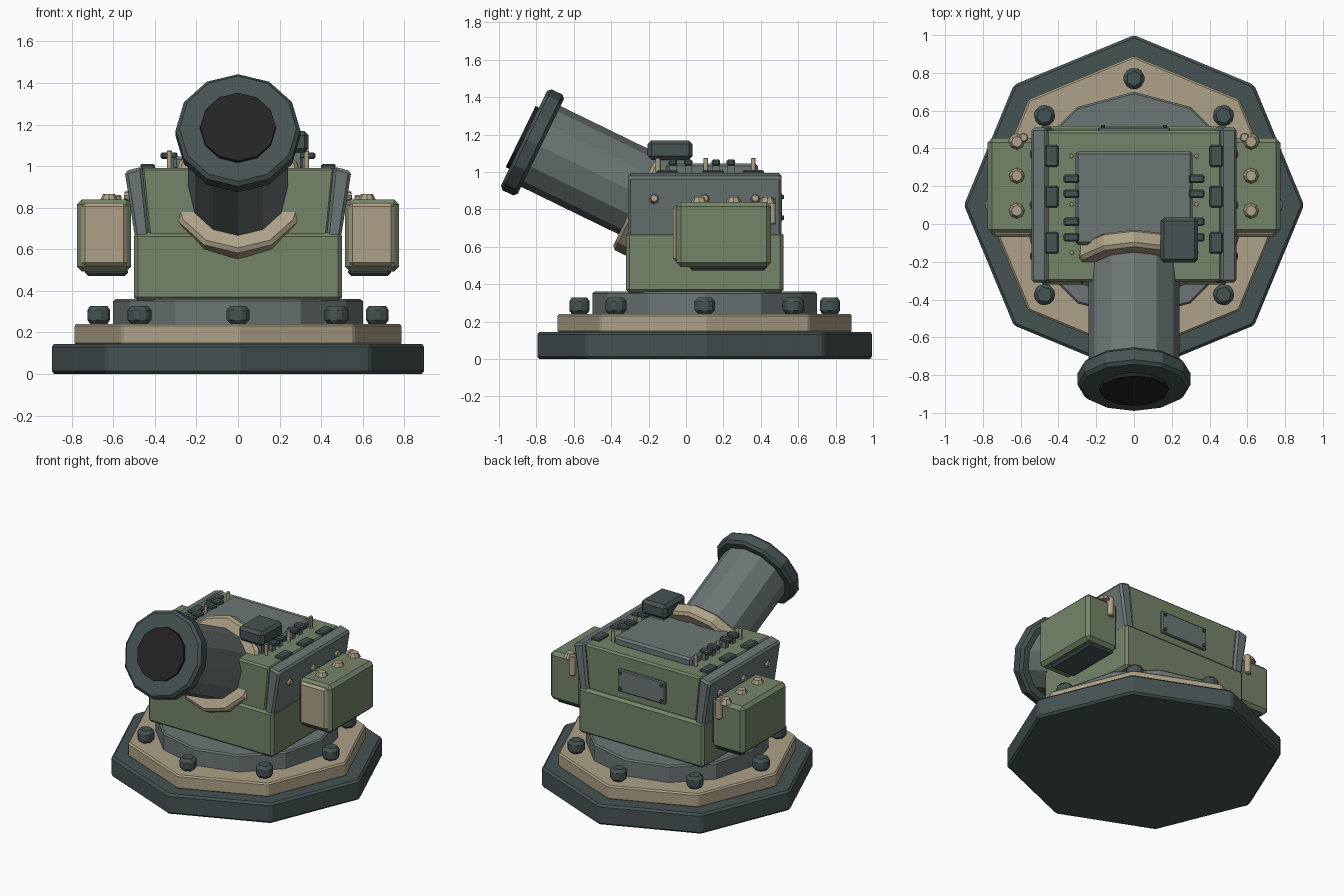
import bpy, bmesh, math
from mathutils import Matrix, Vector

if "Cube" in bpy.data.objects:
    bpy.data.objects.remove(bpy.data.objects["Cube"])


def mat(name, rgb):
    m = bpy.data.materials.new(name)
    lin = [((c / 255 + 0.055) / 1.055) ** 2.4 for c in rgb]
    m.diffuse_color = (*lin, 1)
    m.use_nodes = True
    m.node_tree.nodes["Principled BSDF"].inputs["Base Color"].default_value = m.diffuse_color
    return m


DARK = mat("dark_slate", (69, 82, 83))
TAN = mat("tan", (173, 161, 135))
GREEN = mat("olive_green", (117, 133, 105))
GREY = mat("steel_grey", (107, 118, 117))
BLACK = mat("bore_black", (35, 35, 35))


def finish(name, bm, material, bevel=0.0):
    bmesh.ops.recalc_face_normals(bm, faces=bm.faces)
    me = bpy.data.meshes.new(name)
    bm.to_mesh(me)
    bm.free()
    me.materials.append(material)
    ob = bpy.data.objects.new(name, me)
    bpy.context.collection.objects.link(ob)
    if bevel:
        mod = ob.modifiers.new("bevel", "BEVEL")
        mod.width = bevel
        mod.segments = 1
        mod.limit_method = "ANGLE"
        mod.angle_limit = math.radians(35)
    return ob


def box(name, x, y, z, material, bevel=0.0):
    """Box from (min, max) ranges."""
    bm = bmesh.new()
    size = [r[1] - r[0] for r in (x, y, z)]
    mid = [(r[1] + r[0]) / 2 for r in (x, y, z)]
    bmesh.ops.create_cube(bm, size=1, matrix=Matrix.Translation(mid) @ Matrix.Diagonal((*size, 1)))
    return finish(name, bm, material, bevel)


def cyl(name, sides, r, depth, matrix, material, bevel=0.0, r2=None):
    """Cylinder centred on the matrix, along its local z."""
    bm = bmesh.new()
    bmesh.ops.create_cone(bm, cap_ends=True, segments=sides, radius1=r,
                          radius2=r if r2 is None else r2, depth=depth, matrix=matrix)
    return finish(name, bm, material, bevel)


def prism(name, profile, y0, y1, material, bevel=0.0):
    """XZ profile extruded along y."""
    bm = bmesh.new()
    face = bm.faces.new([bm.verts.new((x, y0, z)) for x, z in profile])
    ext = bmesh.ops.extrude_face_region(bm, geom=[face])
    bmesh.ops.translate(bm, vec=(0, y1 - y0, 0),
                        verts=[v for v in ext["geom"] if isinstance(v, bmesh.types.BMVert)])
    return finish(name, bm, material, bevel)


def span(s, a, b):
    return tuple(sorted((s * a, s * b)))


T = Matrix.Translation
CY = 0.10  # centre of the turntable

# Stepped base
cyl("base_plate", 8, 0.9, 0.145, T((0, CY, 0.0725)), DARK, 0.014)
cyl("base_rim", 8, 0.79, 0.10, T((0, CY, 0.19)), TAN, 0.01)
cyl("turntable", 12, 0.6, 0.13, T((0, CY, 0.295)), GREY, 0.01)

# Ring of base bolts
for i in range(8):
    m = T((0, CY, 0)) @ Matrix.Rotation(i * math.pi / 4, 4, "Z") @ T((0, 0.67, 0.284))
    cyl("base_bolt", 6, 0.064, 0.088, m, DARK, 0.02)

# Hull
box("lower_hull", (-0.5, 0.5), (-0.32, 0.52), (0.352, 0.68), GREEN, 0.018)
prism("upper_hull", [(-0.43, 0.65), (0.43, 0.65), (0.465, 0.992), (-0.465, 0.992)],
      -0.305, 0.495, GREEN, 0.012)
box("rear_panel", (-0.19, 0.19), (0.48, 0.512), (0.73, 0.89), GREY, 0.006)
for sx in (-1, 1):
    for z in (0.755, 0.865):
        cyl("rear_panel_bolt", 8, 0.011, 0.02,
            T((sx * 0.165, 0.513, z)) @ Matrix.Rotation(math.pi / 2, 4, "X"), DARK)

# Roof hatch
box("roof_hatch", (-0.31, 0.31), (-0.11, 0.385), (0.98, 1.045), GREY, 0.014)

# Barrel assembly along a raised axis
TILT = Matrix.Rotation(math.radians(64), 4, "X")
AXIS = Vector((0, -math.cos(math.radians(26)), math.sin(math.radians(26))))
MUZZLE = Vector((0, -0.866, 1.18))


def on_axis(back):
    """Frame on the barrel axis, a distance behind the muzzle face."""
    return T(MUZZLE - AXIS * back) @ TILT


cyl("barrel", 12, 0.24, 0.86, on_axis(0.50), GREY)
cyl("muzzle_ring", 12, 0.3, 0.10, on_axis(0.05), DARK, 0.018)
cyl("bore", 12, 0.182, 0.03, on_axis(-0.005), BLACK)
cyl("barrel_collar", 12, 0.325, 0.10, on_axis(0.73), TAN, 0.018)

# Sight box
box("sight_box", (0.14, 0.34), (-0.205, 0.035), (1.065, 1.168), DARK, 0.02)
box("sight_mount", (0.18, 0.30), (-0.16, 0.0), (0.98, 1.08), GREY)

for s in (-1, 1):
    # Leaning armour plates with bolts
    prism("side_armour", [(s * 0.42, 0.615), (s * 0.488, 0.61), (s * 0.545, 0.975), (s * 0.46, 0.998)],
          -0.31, 0.51, GREY, 0.014)
    for y in (-0.17, 0.10, 0.37):
        m = T((s * 0.53, y, 0.857)) @ Matrix.Rotation(s * math.radians(82), 4, "Y")
        cyl("armour_bolt", 8, 0.03, 0.035, m, TAN, r2=0.018)

    # Roof clamps over the armour seam
    for y in (0.36, 0.145, -0.10):
        box("roof_clamp", span(s, 0.40, 0.47), (y - 0.057, y + 0.057), (0.975, 1.01), DARK, 0.008)

    # Hatch hinges and studs
    for y in (0.24, 0.16, 0.012, -0.07):
        box("hatch_hinge", span(s, 0.29, 0.372), (y - 0.023, y + 0.023), (1.035, 1.066), DARK, 0.008)
        box("hinge_foot", span(s, 0.30, 0.335), (y - 0.018, y + 0.018), (0.985, 1.04), GREY)
    for y in (0.36, 0.105, -0.15):
        cyl("hatch_stud", 8, 0.014, 0.09, T((s * 0.33, y, 1.03)), TAN, 0.004)

    # Side ammo boxes
    box("ammo_box", span(s, 0.515, 0.775), (-0.052, 0.455), (0.492, 0.84), GREEN, 0.024)
    box("ammo_box_front", span(s, 0.535, 0.752), (-0.07, -0.03), (0.52, 0.822), TAN, 0.016)
    box("ammo_box_foot", span(s, 0.53, 0.735), (0.02, 0.43), (0.472, 0.51), DARK, 0.014)
    for y in (0.07, 0.255, 0.435):
        cyl("ammo_box_bolt", 8, 0.046, 0.034, T((s * 0.62, y, 0.848)), TAN, r2=0.028)
    cyl("ammo_box_latch", 8, 0.026, 0.14, T((s * 0.585, 0.458, 0.79)), TAN, 0.006)
